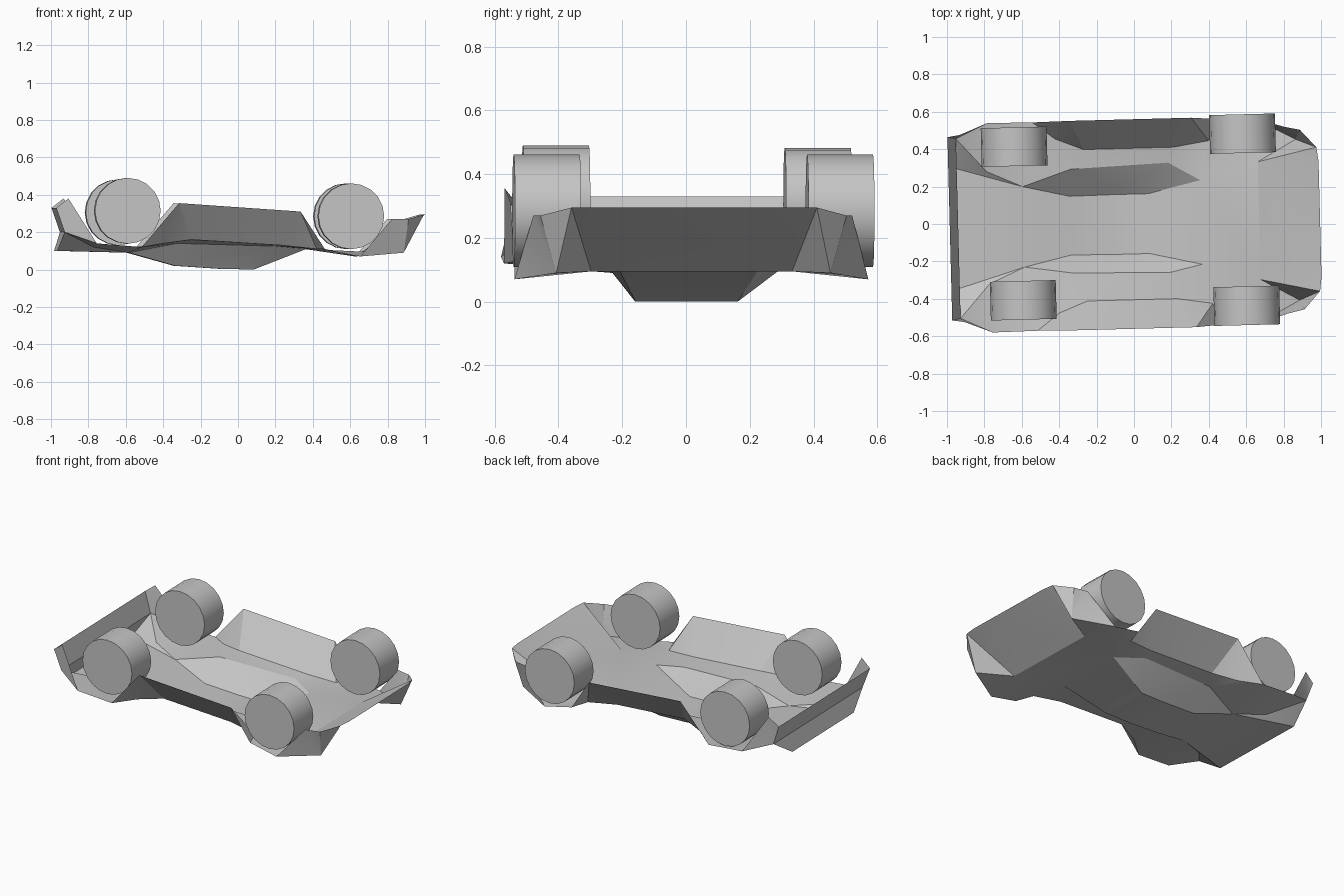
import bpy, bmesh, math

if "Cube" in bpy.data.objects:
    bpy.data.objects.remove(bpy.data.objects["Cube"])

grey = bpy.data.materials.new("plain_grey")
grey.diffuse_color = (0.56, 0.56, 0.56, 1)
grey.use_nodes = True
grey.node_tree.nodes["Principled BSDF"].inputs["Base Color"].default_value = grey.diffuse_color
YAW = math.radians(1.5)


def finish(obj, angle=30):
    obj.data.materials.append(grey)
    bpy.ops.object.select_all(action='DESELECT')
    obj.select_set(True)
    bpy.context.view_layer.objects.active = obj
    bpy.ops.object.shade_smooth_by_angle(angle=math.radians(angle))


# Corner points of one half of the overturned body shell
P = {
    "bumper": (-.985, .49, .33), "recess": (-.94, .48, .20), "lip": (-.975, .33, .10),
    "notch": (-.78, .30, .12), "rear_tip": (-.92, .50, .38),
    "rear_arch_a": (-.77, .56, .14), "rear_arch_b": (-.53, .557, .12),
    "sill_a": (-.33, .56, .355), "sill_b": (.32, .56, .31),
    "door_tip_a": (-.41, .465, .14), "door_tip_b": (.41, .435, .11),
    "door_a": (-.26, .405, .16), "door_b": (.22, .405, .13),
    "belt_a": (-.33, .278, .14), "belt_b": (.19, .293, .125),
    "back_glass": (-.59, .215, .09), "roof_a": (-.34, .157, .02), "roof_m": (-.10, .16, .004),
    "roof_b": (.08, .16, 0), "windscreen": (.36, .225, .11),
    "front_arch_a": (.45, .55, .11), "front_arch_b": (.64, .555, .07),
    "fender_a": (.81, .50, .27), "fender_b": (.90, .48, .27),
    "skirt": (.875, .43, .09), "nose": (.67, .315, .095),
    "front_edge": (.995, .31, .295), "front_corner": (.985, .385, .295),
}
BELT_SHIFT = {"belt_a": .024, "belt_b": .03}  # the belt line sits slightly off centre

# Strip of panels spanning the full width, tail to nose
SPINE = ["bumper", "recess", "lip", "back_glass", "roof_a", "roof_m", "roof_b",
         "windscreen", "nose", "front_edge"]

# Panels repeated on both sides: tail, doors and windows, nose
SIDE = [
    ("lip", "recess", "notch"),
    ("recess", "rear_arch_a", "notch"),
    ("recess", "bumper", "rear_tip"),
    ("recess", "rear_tip", "rear_arch_a"),
    ("lip", "notch", "back_glass"),
    ("notch", "rear_arch_a", "rear_arch_b"),
    ("notch", "rear_arch_b", "back_glass"),
    ("rear_arch_b", "belt_a", "back_glass"),
    ("rear_arch_b", "door_tip_a", "belt_a"),
    ("door_tip_a", "door_a", "belt_a"),
    ("rear_arch_b", "sill_a", "door_tip_a"),
    ("door_tip_a", "sill_a", "door_a"),
    ("door_a", "sill_a", "sill_b", "door_b"),
    ("door_b", "sill_b", "door_tip_b"),
    ("door_tip_b", "sill_b", "front_arch_a"),
    ("belt_a", "door_a", "door_b", "belt_b"),
    ("back_glass", "belt_a", "roof_a"),
    ("belt_a", "belt_b", "roof_m", "roof_a"),
    ("belt_b", "roof_b", "roof_m"),
    ("belt_b", "windscreen", "roof_b"),
    ("belt_b", "door_b", "door_tip_b"),
    ("belt_b", "door_tip_b", "windscreen"),
    ("door_tip_b", "front_arch_a", "windscreen"),
    ("windscreen", "front_arch_a", "front_arch_b"),
    ("windscreen", "front_arch_b", "nose"),
    ("nose", "front_arch_b", "skirt"),
    ("front_arch_b", "fender_a", "skirt"),
    ("fender_a", "fender_b", "skirt"),
    ("skirt", "fender_b", "front_corner"),
    ("nose", "skirt", "front_corner"),
    ("nose", "front_corner", "front_edge"),
]

bm = bmesh.new()
left, right = {}, {}
for k, (x, y, z) in P.items():
    shift = BELT_SHIFT.get(k, 0)
    left[k] = bm.verts.new((x, y + shift, z))
    right[k] = bm.verts.new((x, shift - y, z))
for a, b in zip(SPINE, SPINE[1:]):
    bm.faces.new((left[a], left[b], right[b], right[a]))
for names in SIDE:
    bm.faces.new([left[n] for n in names])
    bm.faces.new([right[n] for n in reversed(names)])
bmesh.ops.recalc_face_normals(bm, faces=bm.faces[:])
# Outside of the shell faces down at the roof
bm.faces.ensure_lookup_table()
bm.normal_update()
if bm.faces[5].normal.z > 0:
    bmesh.ops.reverse_faces(bm, faces=bm.faces[:])
mesh = bpy.data.meshes.new("body_shell")
bm.to_mesh(mesh)
bm.free()
body = bpy.data.objects.new("body_shell", mesh)
bpy.context.collection.objects.link(body)
body.rotation_euler.z = YAW
finish(body, 25)

# Four loose wheels, each a plain drum
WHEELS = {
    "rear_left_wheel": (-.641, .413, .306), "rear_right_wheel": (-.592, -.408, .314),
    "front_left_wheel": (.58, .483, .285), "front_right_wheel": (.603, -.437, .285),
}
for name, pos in WHEELS.items():
    bpy.ops.mesh.primitive_cylinder_add(vertices=20, radius=.176, depth=.207, location=pos,
                                        rotation=(math.pi / 2, 0, YAW))
    wheel = bpy.context.object
    wheel.name = name
    finish(wheel)
